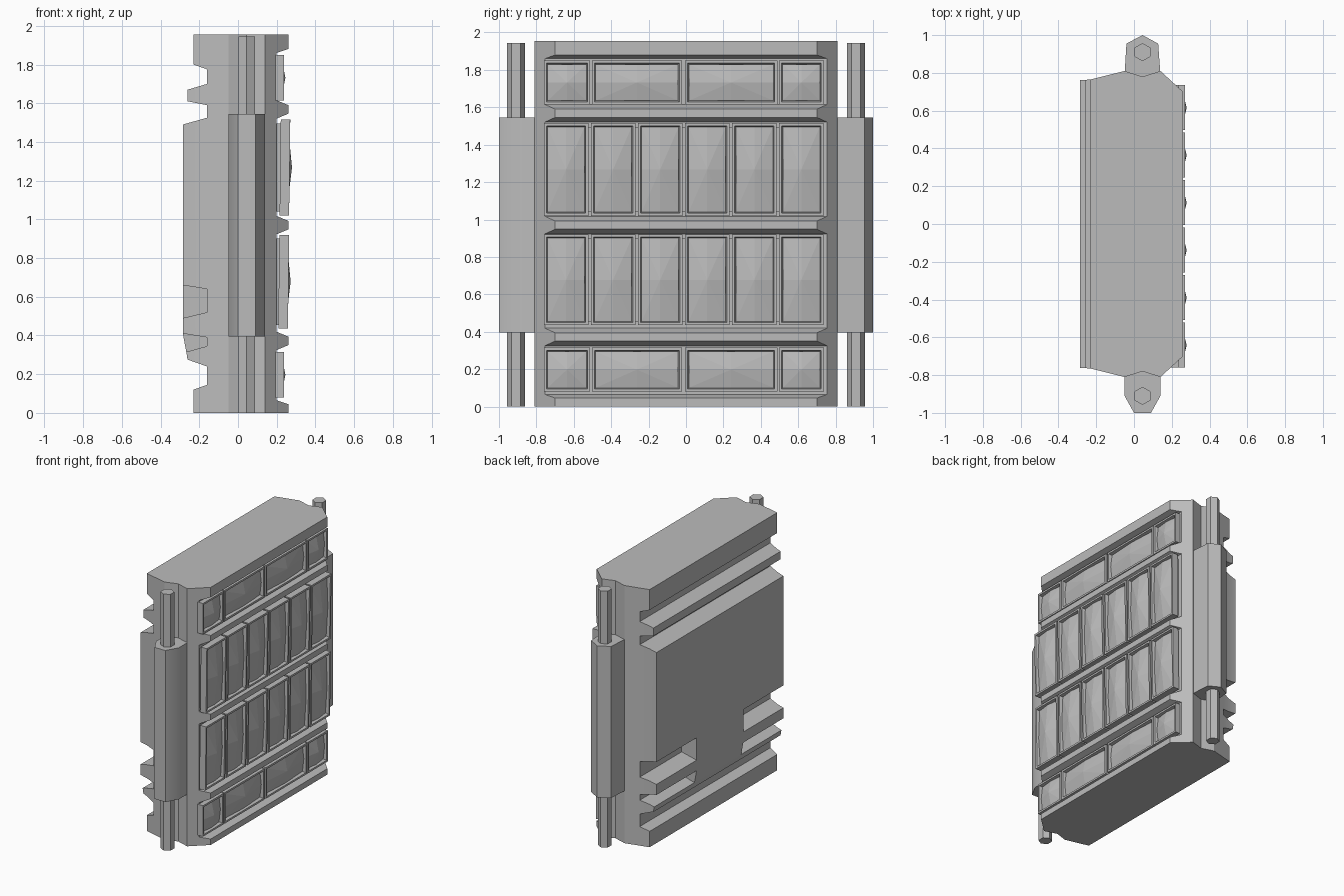
import bpy, bmesh, math
from mathutils import Vector

if "Cube" in bpy.data.objects:
    bpy.data.objects.remove(bpy.data.objects["Cube"], do_unlink=True)

grey = bpy.data.materials.new("plain grey")
grey.use_nodes = True
GREY = (0.5, 0.5, 0.5, 1)
grey.diffuse_color = GREY
grey.node_tree.nodes["Principled BSDF"].inputs["Base Color"].default_value = GREY


def finish(name, bm):
    bmesh.ops.recalc_face_normals(bm, faces=bm.faces)
    mesh = bpy.data.meshes.new(name)
    bm.to_mesh(mesh)
    bm.free()
    mesh.materials.append(grey)
    ob = bpy.data.objects.new(name, mesh)
    bpy.context.collection.objects.link(ob)
    return ob


def prism(name, points, axis, low, high):
    """Extrude a closed outline along y (points are x, z) or z (points are x, y)."""
    bm = bmesh.new()
    place = (lambda a, b: (a, low, b)) if axis == "y" else (lambda a, b: (a, b, low))
    face = bm.faces.new([bm.verts.new(place(*p)) for p in points])
    grown = bmesh.ops.extrude_face_region(bm, geom=[face])["geom"]
    step = Vector((0, high - low, 0)) if axis == "y" else Vector((0, 0, high - low))
    bmesh.ops.translate(bm, vec=step, verts=[v for v in grown if isinstance(v, bmesh.types.BMVert)])
    return finish(name, bm)


def select(ob):
    bpy.ops.object.select_all(action="DESELECT")
    ob.select_set(True)
    bpy.context.view_layer.objects.active = ob


def combine(ob, tool, operation):
    mod = ob.modifiers.new("cut", "BOOLEAN")
    mod.operation, mod.object, mod.solver = operation, tool, "EXACT"
    select(ob)
    bpy.ops.object.modifier_apply(modifier=mod.name)
    bpy.data.objects.remove(tool, do_unlink=True)


# Body: ribbed side profile, trimmed to the plan outline
TOP = 1.955
BACK, FLOOR, OUT = -0.285, -0.16, 0.26
left = [(-0.23, TOP), (-0.23, 1.80), (FLOOR, 1.775), (FLOOR, 1.70), (-0.26, 1.67),
        (-0.26, 1.61), (FLOOR, 1.59), (FLOOR, 1.525), (BACK, 1.49), (BACK, 0.66),
        (FLOOR, 0.64), (FLOOR, 0.52), (BACK, 0.49), (BACK, 0.41), (FLOOR, 0.39),
        (FLOOR, 0.345), (-0.267, 0.315), (-0.26, 0.275), (FLOOR, 0.24),
        (FLOOR, 0.145), (-0.23, 0.12), (-0.23, 0)]
right = [(OUT, 0), (OUT, 0.045), (0.2, 0.065)]
for mid in (0.372, 0.97, 1.568):
    right += [(0.2, mid - 0.047), (OUT, mid - 0.022), (OUT, mid + 0.022), (0.2, mid + 0.047)]
right += [(0.2, 1.86), (OUT, 1.88), (OUT, TOP)]
body = prism("body", left + right, "y", -0.9, 0.9)

# Solid centre of the back slab, between the notched ends
centre = [(-0.1, 0.75), (BACK, 0.75), (BACK, 0.41), (-0.26, 0.275), (-0.1, 0.24)]
combine(body, prism("slab_centre", centre, "y", -0.28, 0.28), "UNION")

half = [(-0.3, 0.76), (-0.23, 0.765), (-0.05, 0.81), (0.045, 0.78), (0.14, 0.81), (0.27, 0.69)]
plan = half + [(x, -y) for x, y in reversed(half)]
combine(body, prism("plan_outline", plan, "z", -0.1, 2.1), "INTERSECT")

# Hinge sleeve and hexagonal rod at each end
back_sleeve = [(-0.05, 0.79), (-0.04, 0.955), (0.045, 1.0), (0.128, 0.955), (0.14, 0.79), (0.045, 0.76)]
front_sleeve = [(-0.05, -0.79), (-0.05, -0.91), (0, -1), (0.09, -1), (0.14, -0.91),
                (0.14, -0.79), (0.045, -0.76)]
sleeves = [prism("back_sleeve", back_sleeve, "z", 0.395, 1.545),
           prism("front_sleeve", front_sleeve, "z", 0.395, 1.545)]
for name, y in (("back_rod", 0.91), ("front_rod", -0.91)):
    hexagon = [(0.045 + 0.048 * math.sin(k * math.pi / 3), y + 0.048 * math.cos(k * math.pi / 3))
               for k in range(6)]
    prism(name, hexagon, "z", 0, 1.945)


# Window: box frame with a sunken pane whose quarters rise to a centre peak
def window(name, y0, y1, z0, z1, lean, inner, outer, peak):
    bm = bmesh.new()

    def ring(x, gap):
        return [bm.verts.new((x + (lean if z > z0 + 0.1 else 0), y, z)) for y, z in
                ((y0 + gap, z0 + gap), (y1 - gap, z0 + gap), (y1 - gap, z1 - gap), (y0 + gap, z1 - gap))]

    rings = [ring(inner, 0), ring(outer, 0), ring(outer, 0.014), ring(outer - 0.025, 0.02)]
    for a, b in zip(rings, rings[1:]):
        for i in range(4):
            j = (i + 1) % 4
            bm.faces.new((a[i], a[j], b[j], b[i]))
    bm.faces.new(rings[0])
    pane = rings[-1]
    hub = bm.verts.new((peak, (y0 + y1) / 2, (z0 + z1) / 2))
    for i in range(4):
        a, b = pane[i], pane[(i + 1) % 4]
        middle = bm.verts.new((a.co + b.co) / 2 + Vector((0.012, 0, 0)))
        bm.faces.new((a, middle, hub))
        bm.faces.new((middle, b, hub))
        bm.faces.new((a, b, middle))
    return finish(name, bm)


small = [(-0.76 + k * 0.2515, -0.76 + k * 0.2515 + 0.238) for k in range(6)]
wide = [(-0.76, -0.512), (-0.503, -0.022), (-0.005, 0.488), (0.497, 0.737)]
rows = [("top", wide, 1.615, 1.85, 0, 0.19, 0.238, 0.245),
        ("upper", small, 1.02, 1.515, 0.006, 0.215, 0.264, 0.279),
        ("lower", small, 0.435, 0.92, 0.006, 0.208, 0.258, 0.272),
        ("bottom", wide, 0.08, 0.315, 0, 0.19, 0.238, 0.245)]
for label, cells, z0, z1, lean, inner, outer, peak in rows:
    for n, (y0, y1) in enumerate(cells, 1):
        window(f"{label}_window_{n}", y0, y1, z0, z1, lean, inner, outer, peak)
    # Backing strip joining the row to the body
    strip = [(0.15, z0 + 0.02), (inner + 0.01, z0 + 0.02), (inner + 0.01, z1 - 0.02), (0.15, z1 - 0.02)]
    prism(f"{label}_backing", strip, "y", -0.74, 0.72)

for ob in [body] + sleeves:
    select(ob)
    bpy.ops.object.shade_smooth_by_angle(angle=math.radians(30))
